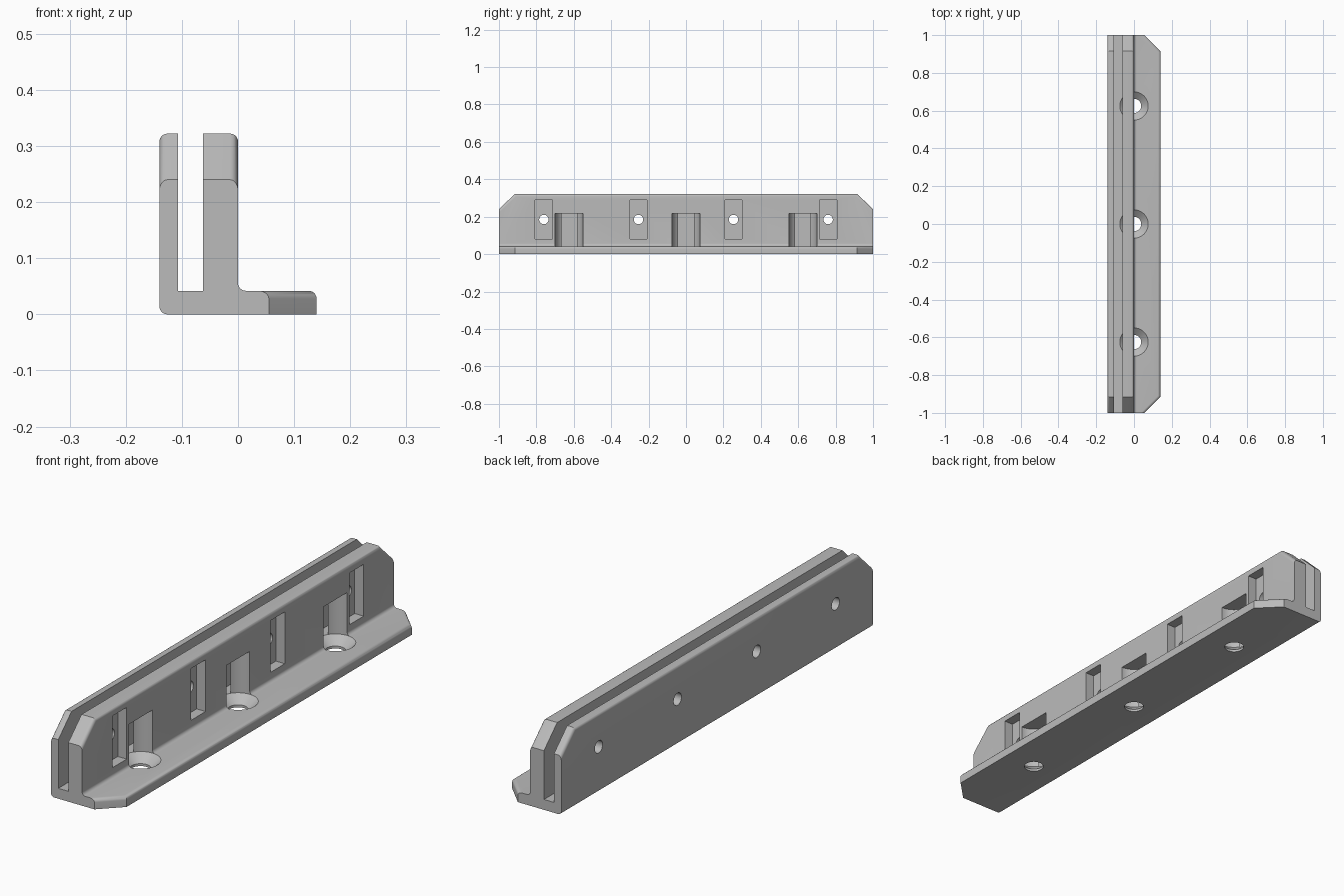
import bpy, bmesh, math
from mathutils import Matrix, Vector

cube = bpy.data.objects.get("Cube")
if cube:
    bpy.data.objects.remove(cube, do_unlink=True)

LEFT, RIGHT, TOP, BASE = -0.14, 0.14, 0.322, 0.042
SLOT_A, SLOT_B = -0.107, -0.062
CHAMFER, ROUND = 0.085, 0.014

grey = bpy.data.materials.new("light grey")
grey.use_nodes = True
colour = (0.5, 0.5, 0.5, 1)
grey.diffuse_color = colour
grey.node_tree.nodes["Principled BSDF"].inputs["Base Color"].default_value = colour


def make_object(name, bm):
    bmesh.ops.recalc_face_normals(bm, faces=bm.faces)
    mesh = bpy.data.meshes.new(name)
    bm.to_mesh(mesh)
    bm.free()
    mesh.materials.append(grey)
    obj = bpy.data.objects.new(name, mesh)
    bpy.context.collection.objects.link(obj)
    return obj


def near(a, b):
    return abs(a - b) < 1e-4


# Bracket: slotted upright and flange, extruded lengthwise
profile = [(LEFT, 0), (RIGHT, 0), (RIGHT, BASE), (0, BASE), (0, TOP), (SLOT_B, TOP),
           (SLOT_B, BASE), (SLOT_A, BASE), (SLOT_A, TOP), (LEFT, TOP)]
bm = bmesh.new()
face = bm.faces.new([bm.verts.new((x, -1, z)) for x, z in profile])
ext = bmesh.ops.extrude_face_region(bm, geom=[face], use_keep_orig=True)
new_verts = [g for g in ext["geom"] if isinstance(g, bmesh.types.BMVert)]
bmesh.ops.translate(bm, verts=new_verts, vec=(0, 2, 0))
bmesh.ops.recalc_face_normals(bm, faces=bm.faces)

# Chamfered ends of the upright and corners of the flange
for side in (-1, 1):
    for point, normal in (((0, side, 0.24), (0, side * (TOP - 0.24), CHAMFER)),
                          ((RIGHT - CHAMFER, side, 0), (1, side, 0))):
        bmesh.ops.bisect_plane(bm, geom=bm.verts[:] + bm.edges[:] + bm.faces[:],
                               plane_co=Vector(point), plane_no=Vector(normal).normalized(),
                               clear_outer=True)
        bmesh.ops.holes_fill(bm, edges=[e for e in bm.edges if e.is_boundary], sides=0)
bmesh.ops.recalc_face_normals(bm, faces=bm.faces)


# Rounded long edges, and the fillet between upright and flange
def is_rounded(edge):
    a, b = (v.co for v in edge.verts)
    if near(a.y, b.y):
        return False
    on_wall = any(near(a.x, x) and near(b.x, x) for x in (LEFT, 0))
    on_flange = near(a.z, BASE) and near(b.z, BASE) and min(a.x, b.x) > 0.04
    return on_wall or on_flange


bmesh.ops.bevel(bm, geom=[e for e in bm.edges if is_rounded(e)], offset=ROUND,
                offset_type='OFFSET', segments=6, profile=0.5, affect='EDGES')
bracket = make_object("slotted_bracket", bm)


def cut(name, bm):
    cutter = make_object(name, bm)
    cutter.hide_render = True
    mod = bracket.modifiers.new(name, 'BOOLEAN')
    mod.operation, mod.solver, mod.object = 'DIFFERENCE', 'EXACT', cutter
    bpy.context.view_layer.objects.active = bracket
    bpy.ops.object.modifier_apply(modifier=name)
    bpy.data.objects.remove(cutter, do_unlink=True)


# Countersunk screw holes with driver clearance up the wall
bm = bmesh.new()
rings = [(0.038, -0.02), (0.038, 0.01), (0.075, BASE), (0.075, 0.216)]
for y in (-0.625, 0, 0.625):
    loops = []
    for r, z in rings:
        loops.append(bmesh.ops.create_circle(bm, segments=48, radius=r,
                     matrix=Matrix.Translation((0, y, z)))["verts"])
    for low, high in zip(loops, loops[1:]):
        for i in range(48):
            j = (i + 1) % 48
            bm.faces.new((low[i], low[j], high[j], high[i]))
    bm.faces.new(loops[0])
    bm.faces.new(loops[-1])
cut("screw_clearance", bm)

# Rectangular nut recesses, then clamp bolt holes through both walls
bolt_positions = (-0.76, -0.254, 0.254, 0.76)
bm = bmesh.new()
for y in bolt_positions:
    bmesh.ops.create_cube(bm, size=1, matrix=Matrix.Translation((0, y, 0.185))
                          @ Matrix.Diagonal((0.08, 0.092, 0.21, 1)))
cut("nut_recess", bm)

bm = bmesh.new()
for y in bolt_positions:
    bmesh.ops.create_cone(bm, cap_ends=True, segments=32, radius1=0.025, radius2=0.025, depth=0.4,
                          matrix=Matrix.Translation((-0.07, y, 0.185))
                          @ Matrix.Rotation(math.pi / 2, 4, 'Y'))
cut("bolt_hole", bm)

bpy.ops.object.select_all(action='DESELECT')
bracket.select_set(True)
bpy.context.view_layer.objects.active = bracket
bpy.ops.object.shade_smooth_by_angle(angle=math.radians(30))
